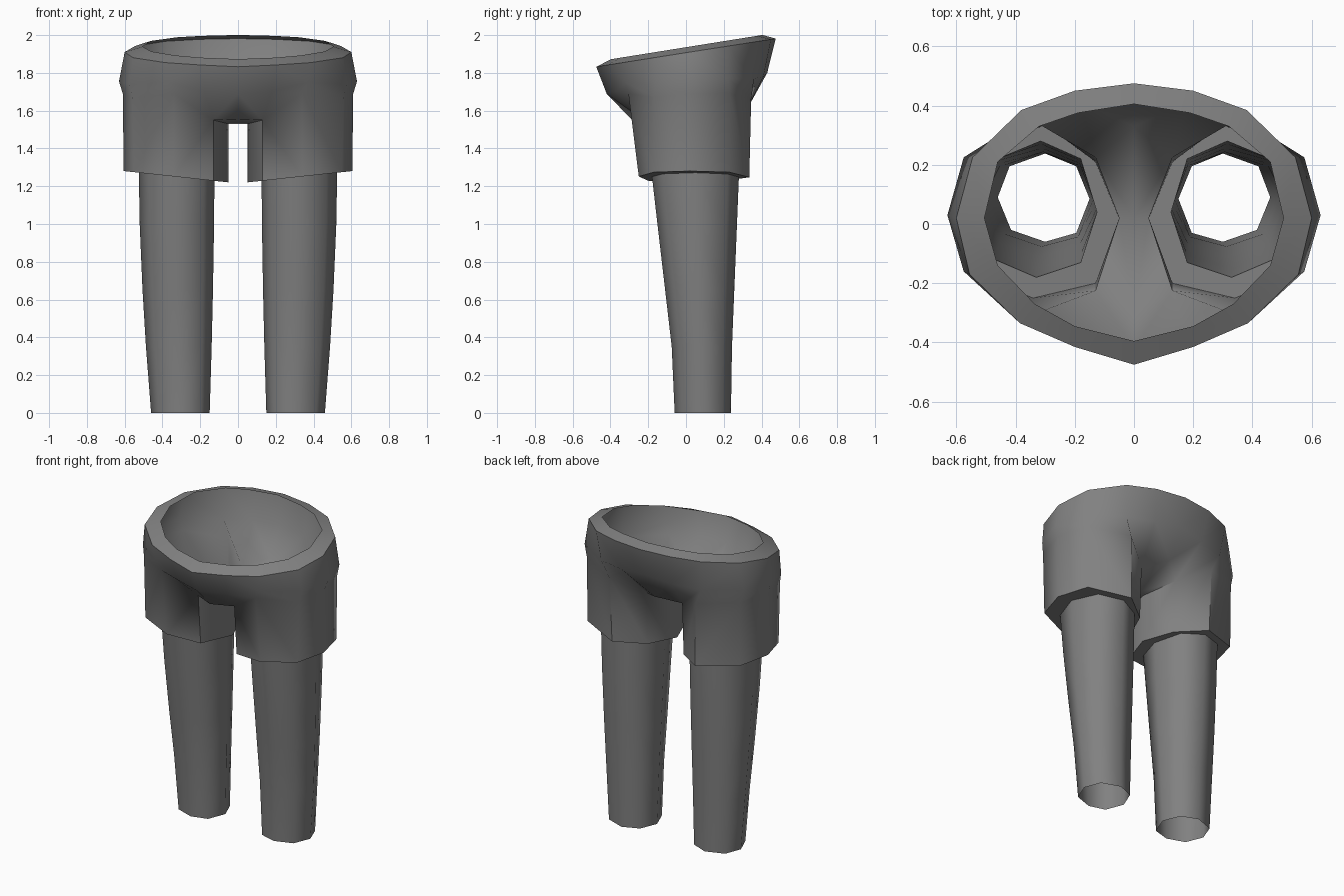
import bpy, bmesh, math

if "Cube" in bpy.data.objects:
    bpy.data.objects.remove(bpy.data.objects["Cube"])

grey = bpy.data.materials.new("grey cloth")
grey.diffuse_color = (0.22, 0.22, 0.22, 1)
grey.use_nodes = True
grey.node_tree.nodes["Principled BSDF"].inputs["Base Color"].default_value = grey.diffuse_color


def loft(bm, a, b, closed):
    # quads between two rows of vertices
    n = len(a)
    for i in range(n if closed else n - 1):
        j = (i + 1) % n
        bm.faces.new((a[i], a[j], b[j], b[i]))


def row(bm, pts):
    return [bm.verts.new(p) for p in pts]


def finish(bm, name):
    # mirror the right half, weld the centre line, smooth with sharp creases
    bmesh.ops.recalc_face_normals(bm, faces=bm.faces)
    me = bpy.data.meshes.new(name)
    bm.to_mesh(me)
    bm.free()
    me.materials.append(grey)
    ob = bpy.data.objects.new(name, me)
    bpy.context.collection.objects.link(ob)
    bpy.ops.object.select_all(action='DESELECT')
    ob.select_set(True)
    bpy.context.view_layer.objects.active = ob
    bpy.ops.object.shade_smooth_by_angle(angle=math.radians(55))
    mod = ob.modifiers.new("mirror", 'MIRROR')
    mod.use_clip = True
    return ob


# leg outlines in plan, starting at the front and going round the outside
hem = [(.34, -.25), (.55, -.17), (.605, .02), (.55, .23),
       (.30, .335), (.13, .21), (.05, .02), (.13, -.20)]
thigh = [(.33, -.18), (.47, -.12), (.525, .05), (.46, .22),
         (.315, .28), (.18, .22), (.125, .04), (.18, -.13)]
ankle = [(.30, -.06), (.415, -.02), (.46, .09), (.42, .195),
         (.30, .238), (.195, .195), (.15, .085), (.195, -.03)]


def hem_z(x):
    return 1.215 + .108 * x


# shorts: half rows from front centre round the side to back centre
bm = bmesh.new()
rim_out = [(0, -.475), (.2, -.415), (.385, -.335), (.555, -.17), (.60, .02),
           (.545, .225), (.38, .385), (.2, .45), (0, .475)]
rim_in = [(0, -.395), (.2, -.345), (.335, -.27), (.46, -.14), (.505, .02),
          (.46, .21), (.32, .33), (.19, .375), (0, .405)]
inner = row(bm, [(x, y, 1.936 + .16 * y) for x, y in rim_in])
outer = row(bm, [(x, y, 1.907 + .157 * y) for x, y in rim_out])
hips = row(bm, [(0, -.42, 1.69), (.18, -.375, 1.70), (.37, -.32, 1.75),
                (.575, -.16, 1.74), (.63, .03, 1.755), (.575, .225, 1.77),
                (.36, .36, 1.77), (.18, .41, 1.78), (0, .43, 1.80)])
low = row(bm, [(0, -.29, 1.555), (.13, -.225, 1.55), (.34, -.305, 1.69),
               (.56, -.17, 1.67), (.61, .02, 1.69), (.555, .23, 1.69),
               (.31, .345, 1.66), (.13, .225, 1.57), (0, .33, 1.62)])
loft(bm, inner, outer, False)
loft(bm, outer, hips, False)
loft(bm, hips, low, False)

# crotch strip
mid, groin = row(bm, [(0, .02, 1.53), (.05, .02, 1.53)])
bm.faces.new((low[0], low[1], groin, mid))
bm.faces.new((mid, groin, low[7], low[8]))

# short sleeve of each leg and its turned-in hem
cuff = row(bm, [(x, y, hem_z(x)) for x, y in hem])
fold = row(bm, [(x, y, hem_z(x)) for x, y in thigh])
loft(bm, low[2:8] + [groin, low[1]], cuff, True)
loft(bm, cuff, fold, True)
finish(bm, "shorts")

# legs: open tapering tubes; (height, width blend, depth blend)
bm = bmesh.new()
prev = row(bm, [(x, y, hem_z(x)) for x, y in thigh])
for z, tx, ty in [(1.0, .93, .76), (.65, .70, .42), (.35, .42, .13), (0, 0, 0)]:
    ring = row(bm, [(a[0] + (t[0] - a[0]) * tx, a[1] + (t[1] - a[1]) * ty, z)
                    for a, t in zip(ankle, thigh)])
    loft(bm, prev, ring, True)
    prev = ring
finish(bm, "legs")
